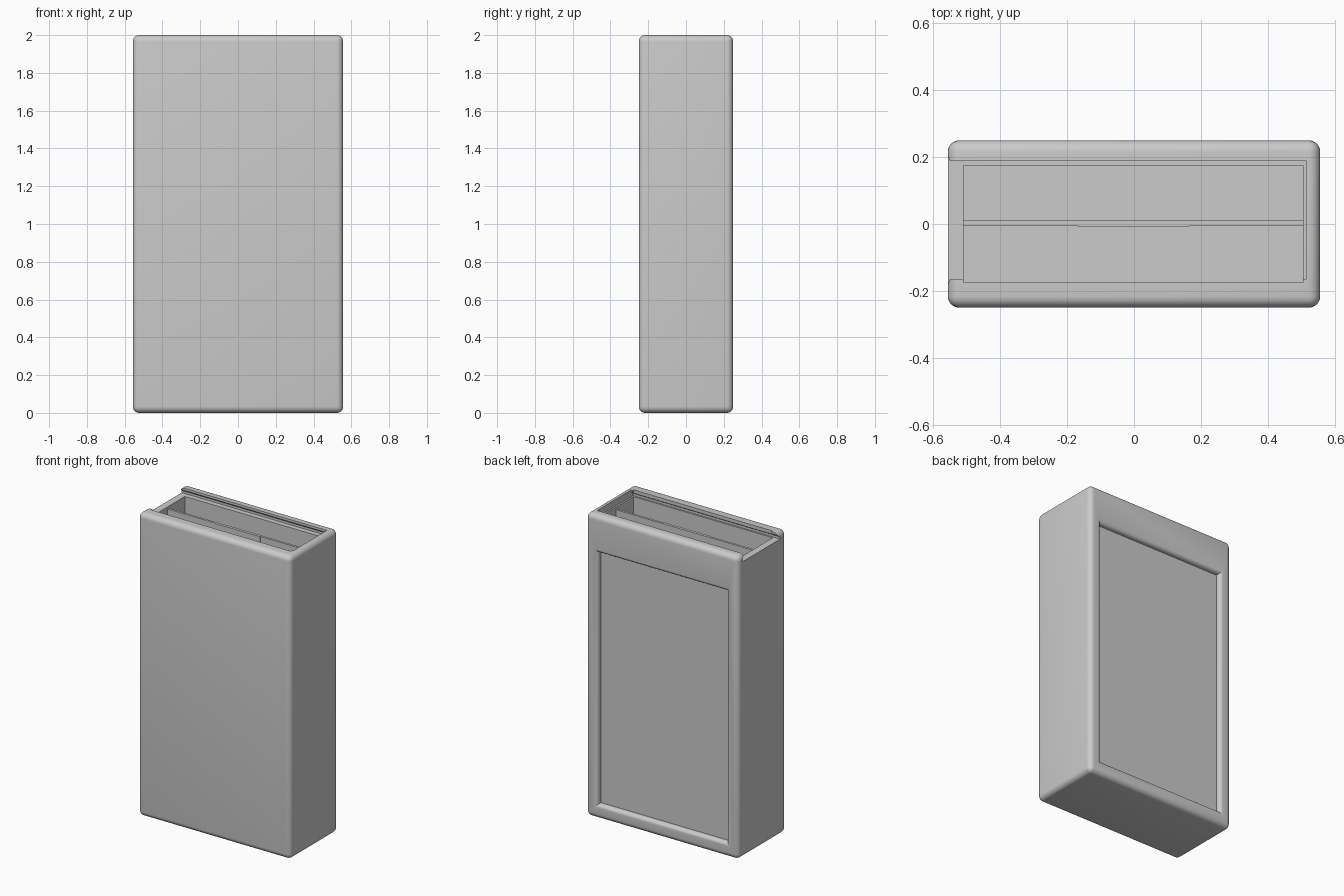
import bpy, bmesh, math

if "Cube" in bpy.data.objects:
    bpy.data.objects.remove(bpy.data.objects["Cube"])

grey = bpy.data.materials.new("light_grey")
grey.diffuse_color = (0.6, 0.6, 0.6, 1)
grey.use_nodes = True
grey.node_tree.nodes["Principled BSDF"].inputs["Base Color"].default_value = grey.diffuse_color


def make(name, bm):
    bmesh.ops.recalc_face_normals(bm, faces=bm.faces)
    mesh = bpy.data.meshes.new(name)
    bm.to_mesh(mesh)
    bm.free()
    mesh.materials.append(grey)
    ob = bpy.data.objects.new(name, mesh)
    bpy.context.collection.objects.link(ob)
    return ob


def loft(name, rings):
    """Solid skinned through equal-sized rings, capped at both ends."""
    bm = bmesh.new()
    vs = [[bm.verts.new(p) for p in r] for r in rings]
    n = len(vs[0])
    for a, b in zip(vs, vs[1:]):
        for i in range(n):
            bm.faces.new((a[i], a[(i + 1) % n], b[(i + 1) % n], b[i]))
    bm.faces.new(vs[0])
    bm.faces.new(vs[-1])
    return make(name, bm)


def box(name, x0, x1, y0, y1, z0, z1):
    return loft(name, [[(x0, y0, z), (x1, y0, z), (x1, y1, z), (x0, y1, z)]
                       for z in (z0, z1)])


def apply(ob, kind, **settings):
    mod = ob.modifiers.new(kind, kind)
    for key, value in settings.items():
        setattr(mod, key, value)
    bpy.context.view_layer.objects.active = ob
    bpy.ops.object.modifier_apply(modifier=mod.name)


def cut(ob, cutter):
    apply(ob, 'BOOLEAN', operation='DIFFERENCE', solver='EXACT', object=cutter)
    bpy.data.objects.remove(cutter)


# Outer case with rounded edges
case = box("case", -0.557, 0.557, -0.25, 0.25, 0, 2)
apply(case, 'BEVEL', width=0.034, segments=6)

# Inner storage cavity
cut(case, box("cavity_cutter", -0.51, 0.505, -0.175, 0.175, 0.06, 2.1))

# Undercut slot for a sliding lid, open on the left end
def slot_ring(x, inset):
    return [(x, -0.185, 1.955), (x, 0.208, 1.955), (x - inset, 0.208, 1.97),
            (x - inset, 0.189, 1.985), (x - inset, 0.189, 2.1),
            (x - inset, -0.165, 2.1), (x - inset, -0.165, 1.985),
            (x - inset, -0.185, 1.97)]
cut(case, loft("slot_cutter", [slot_ring(-0.7, 0), slot_ring(0.516, 0)]))

# Recessed back panel with a rounded frame edge
def panel_ring(y, grow):
    x, z0, z1 = 0.47 + grow, 0.095 - grow, 1.755 + grow
    return [(-x, y, z0), (x, y, z0), (x, y, z1), (-x, y, z1)]

R = 0.025
rings = [panel_ring(0.3, R)]
for i in range(7):
    a = math.radians(15 * i)
    rings.append(panel_ring(0.25 - R * (1 - math.cos(a)), R * (1 - math.sin(a))))
rings.append(panel_ring(0.215, 0))
cut(case, loft("panel_cutter", rings))

# Divider with a thicker centre tab
divider = box("divider", -0.512, 0.507, -0.004, 0.011, 0.058, 1.94)
tab = box("divider_tab", -0.168, 0.166, -0.008, 0.0, 1.86, 1.94)

bpy.ops.object.select_all(action='DESELECT')
case.select_set(True)
bpy.context.view_layer.objects.active = case
bpy.ops.object.shade_smooth_by_angle(angle=math.radians(30))
